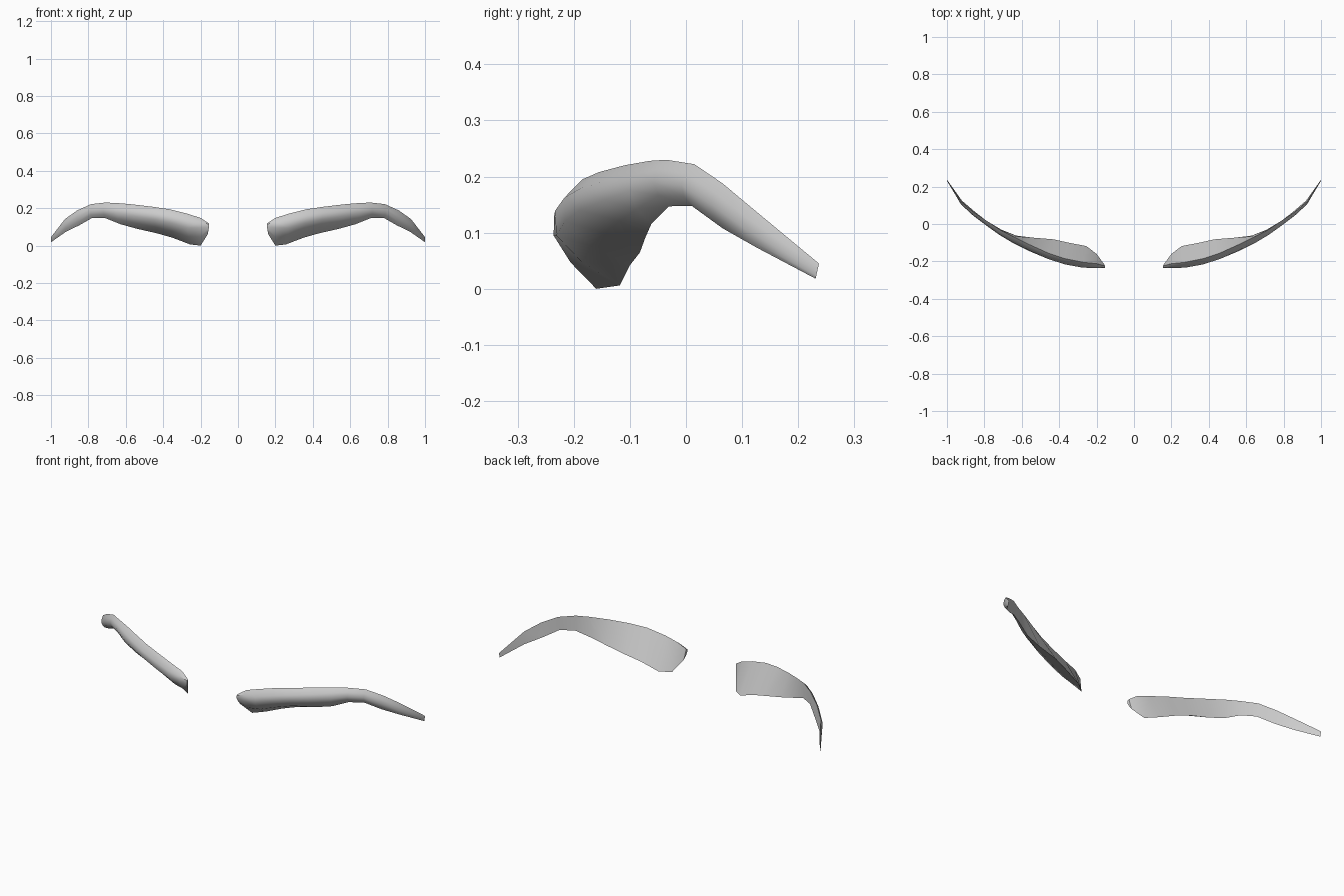
import bpy, bmesh, math
from mathutils import Vector

if "Cube" in bpy.data.objects:
    bpy.data.objects.remove(bpy.data.objects["Cube"])

# Stations from inner end to outer tip: top edge, front bulge, bottom edge
STATIONS = [
    ((.155, -.224, .118), (.155, -.235, .10), (.162, -.212, .06)),
    ((.20, -.212, .148), (.20, -.236, .095), (.20, -.16, .0)),
    ((.27, -.205, .17), (.27, -.231, .095), (.255, -.118, .006)),
    ((.37, -.185, .195), (.36, -.216, .12), (.35, -.10, .042)),
    ((.46, -.155, .208), (.45, -.19, .14), (.43, -.082, .065)),
    ((.56, -.11, .22), (.56, -.145, .158), (.54, -.073, .09)),
    ((.65, -.065, .228), (.65, -.10, .175), (.63, -.062, .115)),
    ((.71, -.035, .23), (.72, -.058, .19), (.71, -.03, .147)),
    ((.785, .015, .222), (.79, -.008, .185), (.78, .01, .148)),
    ((.86, .065, .188), (.86, .045, .15), (.85, .065, .108)),
    ((.925, .12, .142), (.925, .105, .107), (.92, .125, .074)),
    ((1.0, .237, .045), (1.0, .232, .032), (1.0, .231, .018)),
]


def section(top, front, bottom):
    """Curved front through three points; the closing edge is the flat back."""
    t, f, b = map(Vector, (top, front, bottom))
    c = 2 * f - (t + b) / 2
    return [t * (1 - u) ** 2 + c * 2 * u * (1 - u) + b * u * u
            for u in (0, .22, .5, .78, 1)]


# Right eyebrow lofted through the stations, mirrored to the left
bm = bmesh.new()
rings = [[bm.verts.new(p) for p in section(*s)] for s in STATIONS]
for r, q in zip(rings, rings[1:]):
    for i in range(5):
        j = (i + 1) % 5
        bm.faces.new((r[i], r[j], q[j], q[i]))
bm.faces.new(rings[0])
bm.faces.new(rings[-1])
bmesh.ops.recalc_face_normals(bm, faces=bm.faces)
mesh = bpy.data.meshes.new("eyebrows")
bm.to_mesh(mesh)
bm.free()
brows = bpy.data.objects.new("eyebrows", mesh)
bpy.context.collection.objects.link(brows)
brows.modifiers.new("mirror", 'MIRROR').use_axis[0] = True

# Smooth front, crisp rim where it meets the back
bpy.context.view_layer.objects.active = brows
brows.select_set(True)
bpy.ops.object.shade_smooth_by_angle(angle=math.radians(50))
